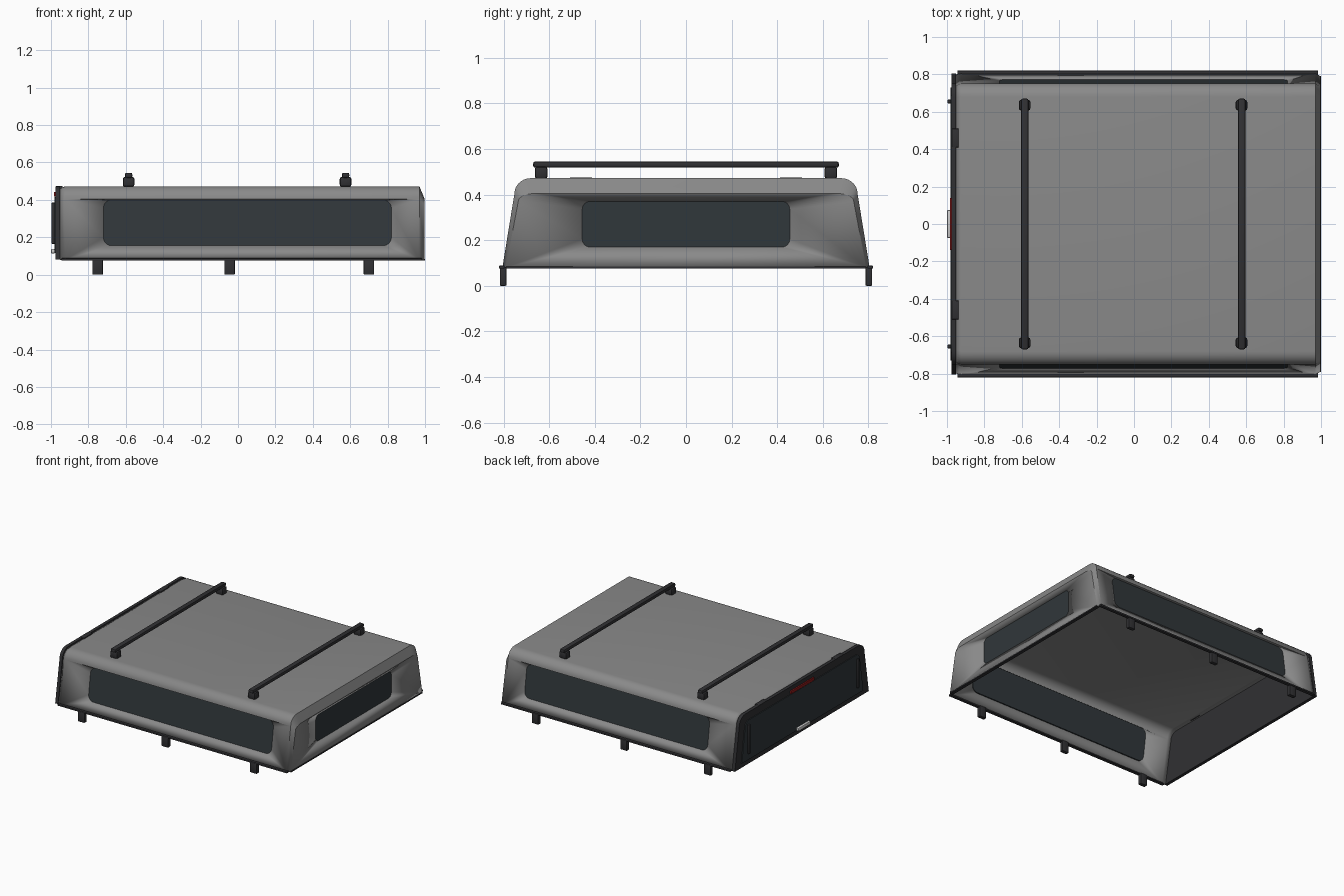
import bpy, bmesh, math
from mathutils import Vector

if "Cube" in bpy.data.objects:
    bpy.data.objects.remove(bpy.data.objects["Cube"])

K = 8  # points per rounded corner
Z0 = 0.08


def mat(name, c):
    m = bpy.data.materials.new(name)
    m.diffuse_color = (*c, 1)
    m.use_nodes = True
    m.node_tree.nodes["Principled BSDF"].inputs["Base Color"].default_value = m.diffuse_color
    return m


GREY = mat("shell_grey", (0.25, 0.25, 0.25))
BLACK = mat("black_trim", (0.03, 0.03, 0.033))
GLASS = mat("dark_glass", (0.03, 0.038, 0.043))
RED = mat("red_lens", (0.25, 0.01, 0.01))
METAL = mat("metal", (0.6, 0.6, 0.6))


def finish(name, bm, material, angle=35):
    me = bpy.data.meshes.new(name)
    bm.to_mesh(me)
    bm.free()
    me.materials.append(material)
    ob = bpy.data.objects.new(name, me)
    bpy.context.collection.objects.link(ob)
    bpy.ops.object.select_all(action='DESELECT')
    bpy.context.view_layer.objects.active = ob
    ob.select_set(True)
    bpy.ops.object.shade_smooth_by_angle(angle=math.radians(angle))
    return ob


def box(name, x, y, z, material, bevel=0.0):
    """Box from (min, max) pairs."""
    bm = bmesh.new()
    bmesh.ops.create_cube(bm, size=1)
    for v in bm.verts:
        for i, (a, b) in enumerate((x, y, z)):
            v.co[i] = (a + b) / 2 + v.co[i] * (b - a)
    if bevel:
        bmesh.ops.bevel(bm, geom=bm.edges[:], offset=bevel, segments=2,
                        affect='EDGES', profile=0.5)
    return finish(name, bm, material)


def profile(w1, w2, w3, z2, z3, z1=Z0):
    """Cross-section (y, z): bottom, leaning side, rounded shoulder, mirrored."""
    half = [(w1, z1)]
    for i in range(K):
        t = math.pi / 2 * i / (K - 1)
        half.append((w3 + (w2 - w3) * math.cos(t), z2 + (z3 - z2) * math.sin(t)))
    return half + [(-y, z) for y, z in reversed(half)]


def rounded(a0, a1, z0, z1, r):
    """Rounded rectangle, corners BR, TR, TL, BL with K points each."""
    out = []
    for c, (a, z) in enumerate(((a1 - r, z0 + r), (a1 - r, z1 - r),
                                (a0 + r, z1 - r), (a0 + r, z0 + r))):
        for i in range(K):
            t = math.pi / 2 * (c - 1 + i / (K - 1))
            out.append((a + r * math.cos(t), z + r * math.sin(t)))
    return out


def strip(bm, A, B, closed=False):
    n = len(A)
    for i in range(n if closed else n - 1):
        j = (i + 1) % n
        pts = []
        for p in (A[i], A[j], B[j], B[i]):
            if all((p - q).length > 1e-5 for q in pts):
                pts.append(p)
        if len(pts) > 2:
            bm.faces.new([bm.verts.new(p) for p in pts])


def section(x, pr):
    return [Vector((x, y, z)) for y, z in pr]


def pane(name, loop, normal, material=GLASS, t=0.012):
    """Flat sheet with thickness running inwards."""
    bm = bmesh.new()
    f = bm.faces.new([bm.verts.new(p) for p in loop])
    r = bmesh.ops.extrude_face_region(bm, geom=[f])
    for v in r['geom']:
        if isinstance(v, bmesh.types.BMVert):
            v.co -= Vector(normal) * t
    bmesh.ops.recalc_face_normals(bm, faces=bm.faces[:])
    return finish(name, bm, material)


# Shell: roof, chamfered ends and recessed window surrounds
XR, XF = -0.925, 0.97
main = profile(0.805, 0.752, 0.68, 0.405, 0.472)
front = profile(0.79, 0.735, 0.66, 0.372, 0.405)
rear = profile(0.80, 0.742, 0.675, 0.395, 0.46)
bm = bmesh.new()
strip(bm, section(XR, main[1:-1]), section(XF, main[1:-1]))
strip(bm, section(XF, main), section(0.998, front))
strip(bm, section(-0.952, rear), section(XR, main))

# Side window surrounds
side_win = rounded(-0.72, 0.82, 0.155, 0.40, 0.045)
for s, label in ((-1, "right"), (1, "left")):
    corners = [(XF, 0.805, Z0), (XF, 0.752, 0.405), (XR, 0.752, 0.405), (XR, 0.805, Z0)]
    outer = [Vector((x, s * y, z)) for x, y, z in corners for _ in range(K)]
    inner = [Vector((x, s * (0.773 - (z - 0.155) * 0.14), z)) for x, z in side_win]
    strip(bm, outer, inner, True)
    pane(label + "_side_window", inner, (0, s, 0))

# Front window surround
outer = section(0.998, [front[0]] * K + front[1:-1] + [front[-1]] * K)
inner = section(0.972, rounded(-0.455, 0.455, 0.17, 0.37, 0.035))
strip(bm, outer, inner, True)
pane("front_window", inner, (1, 0, 0))

bmesh.ops.remove_doubles(bm, verts=bm.verts[:], dist=1e-4)
bmesh.ops.recalc_face_normals(bm, faces=bm.faces[:])
bm.faces.ensure_lookup_table()
top = max(bm.faces, key=lambda f: f.calc_center_median().z)
if top.normal.z < 0:
    bmesh.ops.reverse_faces(bm, faces=bm.faces[:])
shell = finish("canopy_shell", bm, GREY, 32)
sol = shell.modifiers.new("thickness", 'SOLIDIFY')
sol.thickness = 0.008
sol.offset = -1

# Rear door: frame, glass, brake light, handle, side bars, hinges
pane("rear_frame", section(-0.975, main), (-1, 0, 0), BLACK, 0.024)
pane("rear_glass", section(-0.981, profile(0.73, 0.69, 0.64, 0.37, 0.415, 0.115)),
     (-1, 0, 0), GLASS, 0.008)
box("brake_light", (-0.985, -0.97), (-0.14, 0.14), (0.418, 0.442), RED, 0.004)
box("door_handle", (-1.0, -0.978), (-0.075, 0.075), (0.113, 0.138), METAL, 0.006)
for s in (-1, 1):
    box("door_bar", (-0.998, -0.978), (s * 0.655 - 0.01, s * 0.655 + 0.01),
        (0.165, 0.385), BLACK, 0.004)
    box("door_hinge", (-0.975, -0.937), (s * 0.46 - 0.05, s * 0.46 + 0.05),
        (0.455, 0.474), BLACK, 0.003)

# Bottom rails and bed clamps
box("front_seal", (0.975, 1.0), (-0.79, 0.79), (0.076, 0.085), BLACK)
for s in (-1, 1):
    ys = sorted((s * 0.795, s * 0.82))
    box("side_rail", (-0.945, 0.985), ys, (0.075, 0.088), BLACK, 0.003)
    for x in (-0.75, -0.045, 0.70):
        box("bed_clamp", (x - 0.028, x + 0.028), sorted((s * 0.787, s * 0.816)),
            (0.0, 0.085), BLACK, 0.004)

# Roof bars on feet
for x in (-0.585, 0.575):
    box("roof_bar", (x - 0.02, x + 0.02), (-0.67, 0.67), (0.518, 0.545), BLACK, 0.009)
    for s in (-1, 1):
        box("bar_foot", (x - 0.031, x + 0.031), (s * 0.635 - 0.028, s * 0.635 + 0.028),
            (0.47, 0.523), BLACK, 0.011)
